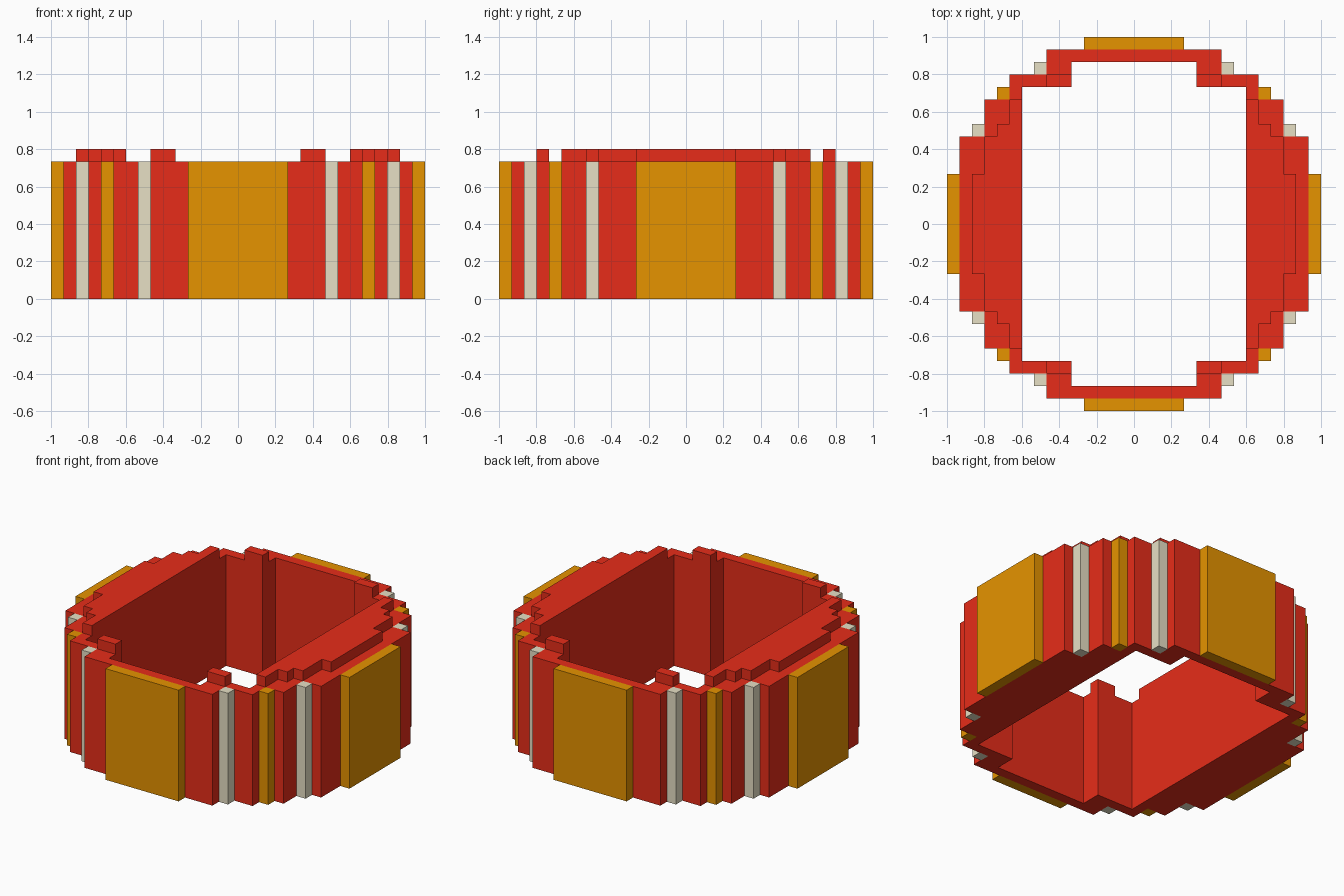
import bpy, bmesh

if "Cube" in bpy.data.objects:
    bpy.data.objects.remove(bpy.data.objects["Cube"])

U = 1 / 15            # one block of the stepped grid
BODY_H, RIM_H = 11, 12


def material(name, rgb):
    m = bpy.data.materials.new(name)
    m.diffuse_color = (*rgb, 1)
    m.use_nodes = True
    m.node_tree.nodes["Principled BSDF"].inputs["Base Color"].default_value = m.diffuse_color
    return m


RED = material("red", (0.807, 0.026, 0.010))
GOLD = material("gold", (0.791, 0.292, 0.0))
SILVER = material("pale silver", (0.839, 0.783, 0.584))


def prism(name, loops, z0, z1, mat):
    """Extrude closed outlines (later loops are holes) from z0 to z1."""
    bm = bmesh.new()
    edges = []
    for loop in loops:
        vs = [bm.verts.new((x * U, y * U, z0 * U)) for x, y in loop]
        edges += [bm.edges.new((vs[i - 1], vs[i])) for i in range(len(vs))]
    bmesh.ops.triangle_fill(bm, edges=edges, use_beauty=True, normal=(0, 0, 1))
    ext = bmesh.ops.extrude_face_region(bm, geom=bm.faces[:], use_keep_orig=True)
    top = [g for g in ext["geom"] if isinstance(g, bmesh.types.BMVert)]
    bmesh.ops.translate(bm, verts=top, vec=(0, 0, (z1 - z0) * U))
    bmesh.ops.recalc_face_normals(bm, faces=bm.faces[:])
    me = bpy.data.meshes.new(name)
    bm.to_mesh(me)
    bm.free()
    me.materials.append(mat)
    ob = bpy.data.objects.new(name, me)
    bpy.context.collection.objects.link(ob)
    return ob


def box(name, x0, x1, y0, y1, z0, z1, mat):
    return prism(name, [[(x0, y0), (x1, y0), (x1, y1), (x0, y1)]], z0, z1, mat)


def stairs(steps):
    """Quarter staircase from (half width, up to y) steps, bottom to top."""
    pts, prev = [], None
    for x, y in steps:
        if prev is not None:
            pts.append((x, prev))
        pts.append((x, y))
        prev = y
    return pts


def mirrored(q):
    """Full outline from a quarter outline."""
    left = [(-x, y) for x, y in reversed(q)]
    return q + left + [(-x, -y) for x, y in q] + [(x, -y) for x, y in reversed(q)]


# Stepped ring body with its opening
outer = mirrored(stairs([(14, 7), (12, 10), (10, 12), (7, 14)]))
inner = mirrored(stairs([(9, 11), (5, 13)]))
prism("ring_body", [outer, inner], 0, BODY_H, RED)

# Raised side rims
q = stairs([(13, 4), (12, 7), (11, 8), (10, 10)]) + [(9, 10)]
for s, side in ((1, "right"), (-1, "left")):
    half = [(s * x, y) for x, y in q] + [(s * x, -y) for x, y in reversed(q)]
    prism("side_rim_" + side, [half], BODY_H, RIM_H, RED)
    # Wide gold plates on the four sides
    box("gold_plate_" + side, *sorted((14 * s, 15 * s)), -4, 4, 0, BODY_H, GOLD)
    box("gold_plate_" + ("back" if s > 0 else "front"), -4, 4,
        *sorted((14 * s, 15 * s)), 0, BODY_H, GOLD)

# Corner details, repeated in each quarter
for sx in (1, -1):
    for sy in (1, -1):
        def corner(name, x0, x1, y0, y1, z0, z1, mat):
            box(name, *sorted((sx * x0, sx * x1)), *sorted((sy * y0, sy * y1)), z0, z1, mat)
        corner("rim_lug", 5, 7, 11, 12, BODY_H, RIM_H, RED)
        corner("silver_strip_end", 7, 8, 12, 13, 0, BODY_H, SILVER)
        corner("silver_strip_side", 12, 13, 7, 8, 0, BODY_H, SILVER)
        corner("gold_strip", 10, 11, 10, 11, 0, BODY_H, GOLD)
